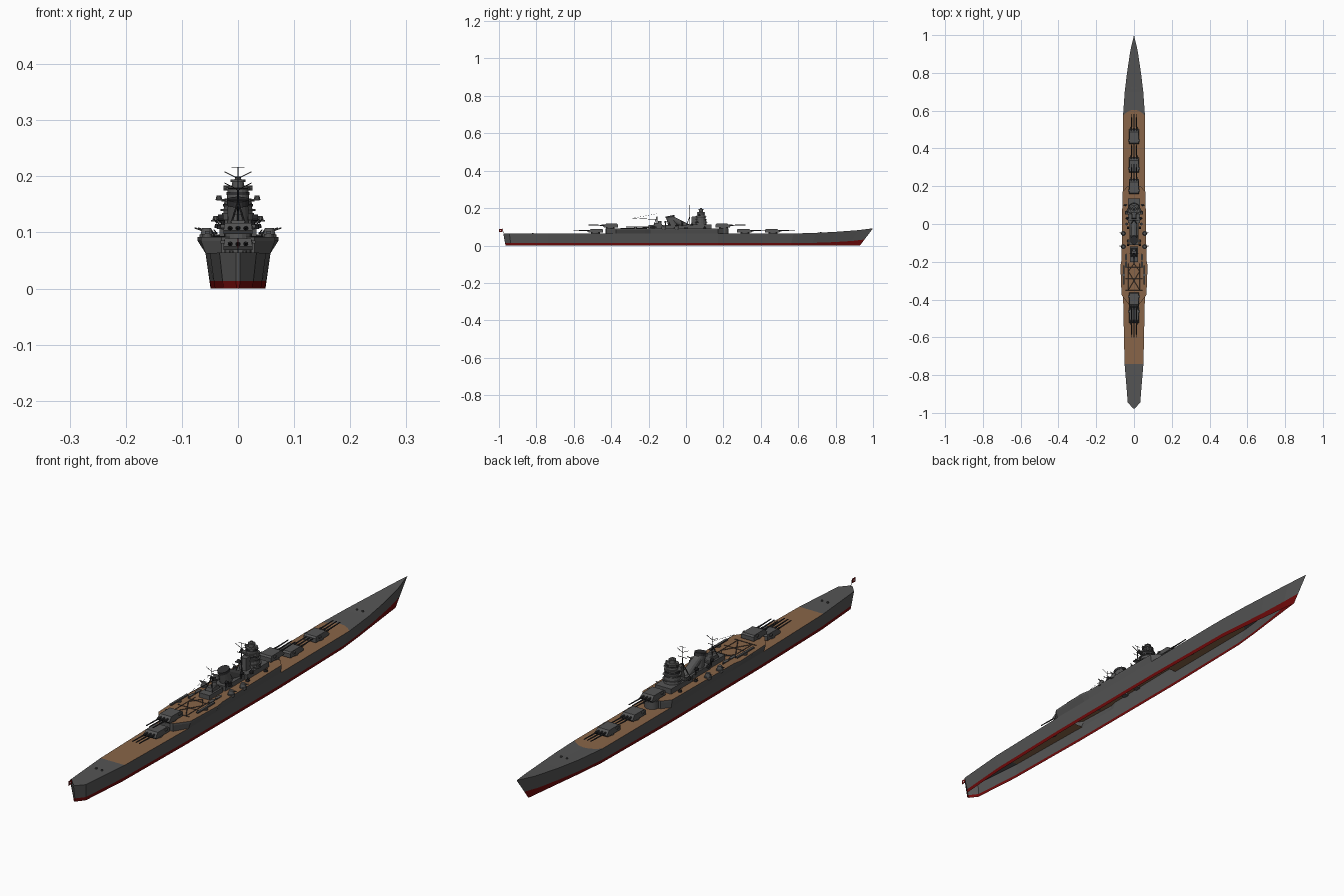
import bpy, bmesh, math
from mathutils import Vector

cube = bpy.data.objects.get("Cube")
if cube:
    bpy.data.objects.remove(cube, do_unlink=True)


def material(name, rgb):
    m = bpy.data.materials.new(name)
    m.use_nodes = True
    m.diffuse_color = (*rgb, 1)
    m.node_tree.nodes["Principled BSDF"].inputs["Base Color"].default_value = (*rgb, 1)
    return m


GREY = material("ship_grey", (0.09, 0.09, 0.09))
DARK = material("dark_grey", (0.03, 0.03, 0.032))
WOOD = material("deck_wood", (0.25, 0.13, 0.065))
RED = material("hull_red", (0.16, 0.003, 0.003))
WHITE = material("flag_white", (0.7, 0.7, 0.7))


def finish(name, bm, *mats, normals=True):
    bmesh.ops.remove_doubles(bm, verts=bm.verts, dist=1e-6)
    if normals:
        bmesh.ops.recalc_face_normals(bm, faces=bm.faces)
    me = bpy.data.meshes.new(name)
    bm.to_mesh(me)
    bm.free()
    for m in mats:
        me.materials.append(m)
    ob = bpy.data.objects.new(name, me)
    bpy.context.collection.objects.link(ob)
    return ob


def skin(bm, rings, closed=True, caps=True, mat=0):
    rows = [[bm.verts.new(p) for p in r] for r in rings]
    n = len(rows[0])
    for a, b in zip(rows, rows[1:]):
        for i in range(n if closed else n - 1):
            j = (i + 1) % n
            bm.faces.new((a[i], a[j], b[j], b[i])).material_index = mat
    if caps:
        for r in (rows[0][::-1], rows[-1]):
            bm.faces.new(r).material_index = mat


def box(bm, c, s, top=1.0):
    def ring(z, k):
        return [(c[0] + i * s[0] * k / 2, c[1] + j * s[1] * k / 2, z)
                for i, j in ((-1, -1), (1, -1), (1, 1), (-1, 1))]
    skin(bm, [ring(c[2] - s[2] / 2, 1), ring(c[2] + s[2] / 2, top)])


def tube(bm, a, b, r0, r1=None, seg=8, stretch=1.0):
    a, b = Vector(a), Vector(b)
    q = (b - a).to_track_quat('Z', 'Y')
    def ring(p, r):
        return [p + q @ Vector((r * math.cos(t), r * stretch * math.sin(t), 0))
                for t in (2 * math.pi * i / seg for i in range(seg))]
    skin(bm, [ring(a, r0), ring(b, r0 if r1 is None else r1)])


def drum(bm, x, y, z0, z1, r0, r1=None, seg=16):
    tube(bm, (x, y, z0), (x, y, z1), r0, r1, seg)


# Hull: open-bottomed loft (deck y, keel y, deck half, keel half, deck z, waterline z)
stations = [
    (-.977, -.965, .004, .003, .064, .013), (-.945, -.935, .033, .026, .064, .013),
    (-.74, -.74, .050, .041, .063, .013), (-.37, -.37, .058, .048, .063, .013),
    (.17, .17, .058, .049, .063, .013), (.575, .56, .058, .042, .064, .013),
    (.7, .67, .049, .031, .068, .014), (.8, .76, .037, .02, .073, .017),
    (.92, .87, .019, .007, .082, .024), (1, .93, 0, 0, .092, .032)]


def hull_point(s, level, side):
    z = (0, s[5], s[4])[level]
    t = z / s[4]
    return (side * (s[3] + (s[2] - s[3]) * t), s[1] + (s[0] - s[1]) * t, z)


bm = bmesh.new()
for side in (-1, 1):
    for low in (0, 1):
        skin(bm, [[hull_point(s, low + k, side) for k in (0, 1)] for s in stations],
             closed=False, caps=False, mat=1 - low)
for low in (0, 1):
    skin(bm, [[hull_point(stations[0], low + k, side) for k in (0, 1)] for side in (-1, 1)],
         closed=False, caps=False, mat=1 - low)
finish("hull", bm, GREY, RED)

# Main deck: steel ends, planked middle with a rounded forward edge
bm = bmesh.new()
for i, (a, b) in enumerate(zip(stations, stations[1:])):
    if i == 3:
        continue
    rows = [[(s[2] * f, s[0] + (.03 * (1 - f * f) if s[0] == .575 else 0), s[4])
             for f in (1, .7, .35, 0, -.35, -.7, -1)] for s in (b, a)]
    skin(bm, rows, closed=False, caps=False, mat=1 if 1 < i < 5 else 0)
finish("main_deck", bm, GREY, WOOD)

# Raised midship deck with flared sides
edge = [(-.425, .029), (-.375, .066), (-.22, .072), (-.19, .066), (.17, .061), (.2, .035)]


def deck_ring(z, limit):
    half = [(min(h, limit), y) for y, h in edge]
    return [(h, y, z) for h, y in half] + [(-h, y, z) for h, y in reversed(half)]


bm = bmesh.new()
skin(bm, [deck_ring(.063, .058), deck_ring(.085, .1), deck_ring(.092, .1)], caps=False)
face = bm.faces.new([bm.verts.new(p) for p in deck_ring(.092, .1)])
face.material_index = 1
finish("raised_deck", bm, GREY, WOOD)


# Triple gun turrets: (name, centre y, base z, facing)
def turret(name, y, z, d):
    bm = bmesh.new()
    drum(bm, 0, y, z - .004, z + .006, .024, seg=20)
    side = [(-.042, .005), (.034, .005), (.038, .011), (.022, .025), (-.036, .025), (-.042, .02)]
    skin(bm, [[(x * (.9 if h > .021 else 1), y + d * v, z + h) for v, h in side]
              for x in (-.026, .026)])
    for s in (-1, 1):
        box(bm, (s * .027, y - d * .022, z + .019), (.008, .01, .006))
    finish(name, bm, GREY)
    bm = bmesh.new()
    for x in (-.014, 0, .014):
        tube(bm, (x, y + d * .026, z + .015), (x, y + d * .048, z + .016), .0048, .0035)
        tube(bm, (x, y + d * .045, z + .016), (x, y + d * .117, z + .018), .0027, .0019)
    finish(name + "_barrels", bm, DARK)


turret("forward_turret_low", .465, .064, 1)
turret("forward_turret_middle", .315, .064, 1)
turret("forward_turret_high", .2, .092, 1)
turret("aft_turret_low", -.485, .064, -1)
turret("aft_turret_high", -.405, .092, -1)
bm = bmesh.new()
drum(bm, 0, .2, .063, .09, .026, seg=20)
drum(bm, 0, -.405, .063, .09, .026, seg=20)
finish("turret_barbettes", bm, GREY)

# Bridge tower: stacked drums with overhanging galleries
bm = bmesh.new()
box(bm, (0, .07, .101), (.066, .13, .02))
for z0, z1, r0, r1 in ((.11, .135, .031, .028), (.135, .16, .026, .024),
                       (.16, .178, .02, .018), (.178, .192, .011, .01)):
    drum(bm, 0, .08, z0, z1, r0, r1)
for z, r in ((.12, .034), (.138, .031), (.155, .029), (.176, .022), (.19, .013)):
    drum(bm, 0, .08, z, z + .004, r)
box(bm, (0, .045, .133), (.028, .035, .045), .8)
finish("bridge_tower", bm, GREY)
bm = bmesh.new()
for z, r in ((.146, .0265), (.167, .0205)):
    drum(bm, 0, .08, z, z + .005, r)
finish("bridge_windows", bm, DARK)
bm = bmesh.new()
tube(bm, (-.026, .08, .179), (.026, .08, .179), .0045)
for s in (-1, 1):
    for x, y, z, w in ((.036, .06, .121, .024), (.03, .07, .158, .016)):
        box(bm, (s * x, y, z), (w, .02, .003))
        drum(bm, s * (x + .004), y, z, z + .008, .006, .004, 10)
drum(bm, 0, .08, .192, .2, .007, .004, 12)
finish("rangefinders_and_wings", bm, GREY)

# Funnel: forward trunk sweeping back into the main uptake
bm = bmesh.new()
box(bm, (0, -.045, .1), (.05, .13, .018))
tube(bm, (0, .01, .098), (0, -.075, .142), .017, .016, 14)
tube(bm, (0, -.068, .1), (0, -.084, .152), .02, .018, 16, 1.25)
finish("funnel", bm, GREY)
bm = bmesh.new()
tube(bm, (0, -.084, .149), (0, -.086, .159), .0195, .0195, 16, 1.25)
finish("funnel_cap", bm, DARK)

# Aft control house
bm = bmesh.new()
box(bm, (0, -.16, .1), (.044, .08, .018))
box(bm, (0, -.15, .114), (.03, .045, .014), .85)
drum(bm, 0, -.14, .12, .132, .01, .008, 12)
finish("aft_control_house", bm, GREY)

# Masts, yards and crane boom
bm = bmesh.new()
for y, top, foot in ((.02, .208, .1), (-.155, .188, .1)):
    drum(bm, 0, y, foot, top, .0022, .001, 6)
    for s in (-1, 1):
        tube(bm, (s * .017, y - .02, foot), (0, y, foot + .055), .0018, seg=6)
        tube(bm, (0, y, top - .012), (s * .024, y, top), .0009, seg=6)
    tube(bm, (-.018, y, top - .03), (.018, y, top - .03), .001, seg=6)
tube(bm, (-.012, .02, .216), (.012, .02, .216), .0008, seg=6)
drum(bm, 0, .02, .206, .217, .0008, seg=6)
tube(bm, (0, -.155, .139), (0, -.285, .146), .0016, .001, 6)
tube(bm, (0, -.155, .17), (0, -.285, .146), .0005, seg=4)
finish("masts_and_boom", bm, DARK)

# Twin secondary guns, light guns, searchlights and boats along both sides
for s, label in ((1, "left"), (-1, "right")):
    bm = bmesh.new()
    for y in (-.05, -.12):
        drum(bm, s * .056, y, .086, .096, .013)
        drum(bm, s * .056, y, .096, .108, .011, .008, 12)
        for dx in (-.003, .003):
            tube(bm, (s * .06 + dx, y, .103), (s * .074 + dx, y + .004, .108), .0013, seg=6)
    finish(label + "_secondary_guns", bm, GREY)
    bm = bmesh.new()
    for x, y, z in ((.04, .0, .092), (.045, .1, .092), (.03, -.09, .109), (.034, .03, .111)):
        drum(bm, s * x, y, z - .003, z + .004, .008, .007, 10)
        for dx in (-.003, .003):
            tube(bm, (s * x + dx, y, z + .005), (s * (x + .006) + dx, y, z + .013), .0012, seg=6)
    for y in (-.02, -.11):
        drum(bm, s * .026, y, .105, .122, .003, seg=8)
        tube(bm, (s * .026, y, .126), (s * .036, y, .126), .006, seg=10)
    finish(label + "_light_guns", bm, DARK)
    bm = bmesh.new()
    for y in (-.175, -.215):
        skin(bm, [[(s * .042 + a * w, y + v, .094 + h) for a, h in ((-1, .007), (0, 0), (1, .007))]
                  for v, w in ((-.018, .002), (-.01, .006), (.01, .006), (.018, .001))])
    finish(label + "_boats", bm, GREY)
    # Catapult girder on its pivot
    bm = bmesh.new()
    drum(bm, s * .055, -.27, .091, .097, .008, seg=12)
    box(bm, (s * .055, -.27, .1), (.008, .1, .005))
    finish(label + "_catapult", bm, GREY)

# Aircraft handling rails on the raised deck
bm = bmesh.new()
for s in (-1, 1):
    path = [(.03, -.21), (.03, -.35), (0, -.3), (.03, -.25), (0, -.21)]
    for (x0, y0), (x1, y1) in zip(path, path[1:]):
        tube(bm, (s * x0, y0, .0925), (s * x1, y1, .0925), .0012, seg=4)
for y in (-.23, -.29, -.35):
    tube(bm, (-.045, y, .0925), (.045, y, .0925), .0012, seg=4)
finish("aircraft_rails", bm, DARK)

# Deck fittings fore and aft
bm = bmesh.new()
for s in (-1, 1):
    for y, z in ((.72, .069), (-.82, .064)):
        drum(bm, s * .012, y, z - .002, z + .004, .004, seg=10)
finish("capstans", bm, GREY)

# Stern flag
bm = bmesh.new()
tube(bm, (0, -.972, .062), (0, -.982, .09), .0009, seg=6)
finish("flagstaff", bm, DARK)
bm = bmesh.new()
box(bm, (0, -.991, .08), (.0012, .018, .016))
finish("flag", bm, RED)
bm = bmesh.new()
tube(bm, (-.0008, -.991, .08), (.0008, -.991, .08), .0035, seg=12)
finish("flag_disc", bm, WHITE)
